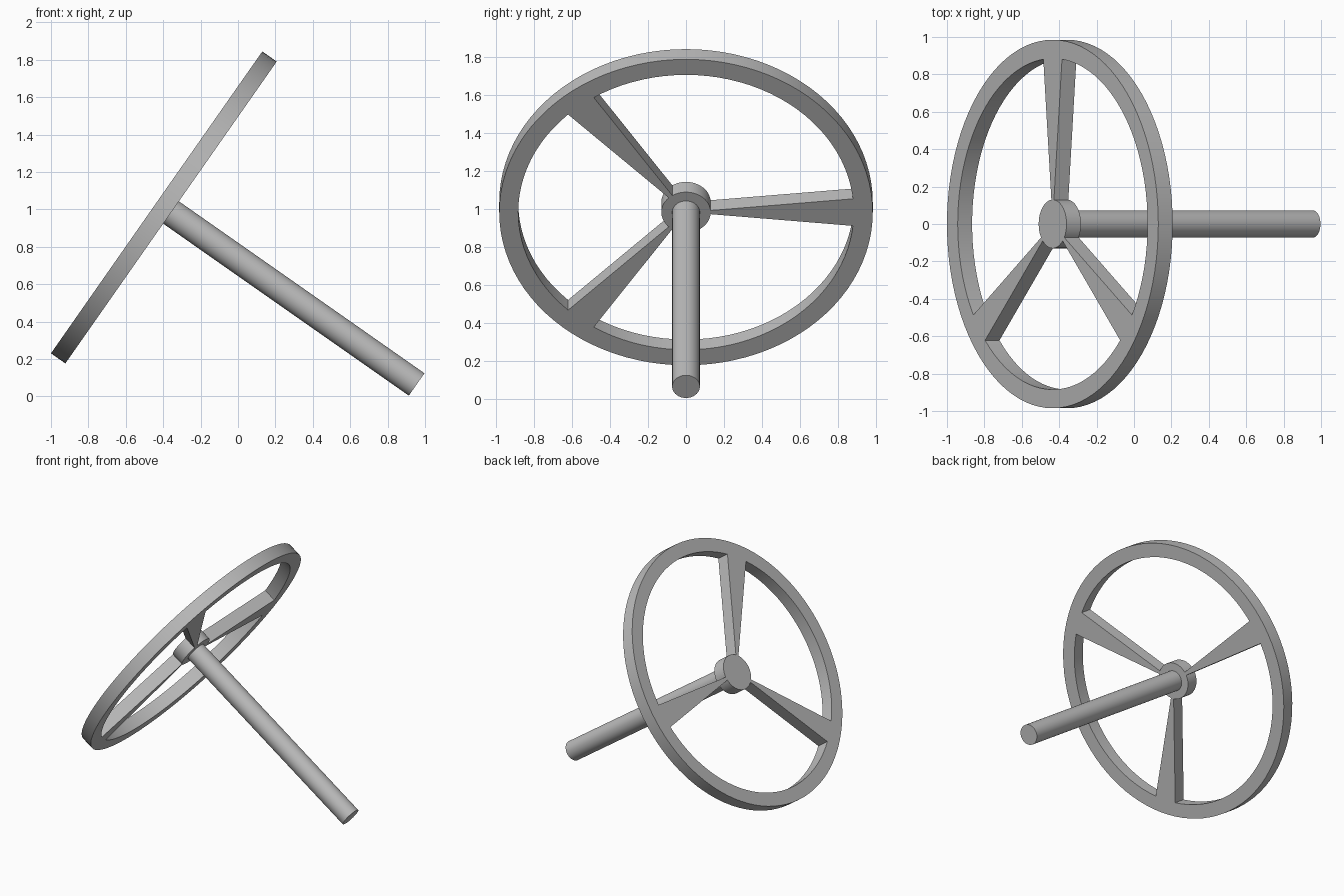
import bpy, bmesh
from math import radians, cos, sin, pi
from mathutils import Matrix, Vector

cube = bpy.data.objects.get("Cube")
if cube:
    bpy.data.objects.remove(cube, do_unlink=True)

RIM_OUT, RIM_IN, HUB_R, SHAFT_R = 0.985, 0.885, 0.13, 0.073
THICK, SHAFT_END = 0.094, -1.697
SEGMENTS = 96

grey = bpy.data.materials.new("plain grey")
grey.use_nodes = True
colour = (0.5, 0.5, 0.5, 1)
grey.diffuse_color = colour
grey.node_tree.nodes["Principled BSDF"].inputs["Base Color"].default_value = colour

# Tilted frame: local z runs up the steering axis, origin on the wheel's outer face
TILT = Matrix.Translation((-0.435, 0, 1.037)) @ Matrix.Rotation(radians(-55), 4, "Y")


def finish(name, bm):
    bmesh.ops.recalc_face_normals(bm, faces=bm.faces)
    mesh = bpy.data.meshes.new(name)
    bm.to_mesh(mesh)
    bm.free()
    mesh.materials.append(grey)
    obj = bpy.data.objects.new(name, mesh)
    bpy.context.collection.objects.link(obj)
    obj.matrix_world = TILT
    bpy.ops.object.select_all(action="DESELECT")
    obj.select_set(True)
    bpy.context.view_layer.objects.active = obj
    bpy.ops.object.shade_smooth_by_angle(angle=radians(30))
    return obj


def prism(name, outline, bottom, top):
    """Extrude a flat outline between two heights on the steering axis."""
    bm = bmesh.new()
    face = bm.faces.new([bm.verts.new((x, y, bottom)) for x, y in outline])
    moved = bmesh.ops.extrude_face_region(bm, geom=[face])["geom"]
    verts = [v for v in moved if isinstance(v, bmesh.types.BMVert)]
    bmesh.ops.translate(bm, verts=verts, vec=(0, 0, top - bottom))
    return finish(name, bm)


def circle(radius, count):
    return [(radius * cos(2 * pi * i / count), radius * sin(2 * pi * i / count))
            for i in range(count)]


# Rim: rectangular section spun around the axis
bm = bmesh.new()
section = [bm.verts.new(p) for p in ((RIM_IN, 0, 0), (RIM_OUT, 0, 0),
                                     (RIM_OUT, 0, -THICK), (RIM_IN, 0, -THICK))]
edges = [bm.edges.new((section[i], section[(i + 1) % 4])) for i in range(4)]
bmesh.ops.spin(bm, geom=section + edges, axis=(0, 0, 1), cent=(0, 0, 0),
               angle=2 * pi, steps=SEGMENTS, use_merge=True)
bmesh.ops.remove_doubles(bm, verts=bm.verts, dist=1e-4)
finish("wheel_rim", bm)

# Hub and column
prism("wheel_hub", circle(HUB_R, 64), -THICK, 0)
prism("steering_column", circle(SHAFT_R, 48), SHAFT_END, -THICK)

# Spokes: wedges that widen from the hub to the rim
wedge = [(0.12, -0.011), (0.89, -0.088), (0.89, 0.088), (0.12, 0.011)]
for name, angle in (("left_spoke", 90), ("upper_spoke", -39), ("lower_spoke", -141)):
    turn = Matrix.Rotation(radians(angle), 2)
    prism(name, [tuple(turn @ Vector(p)) for p in wedge], -THICK, 0)
